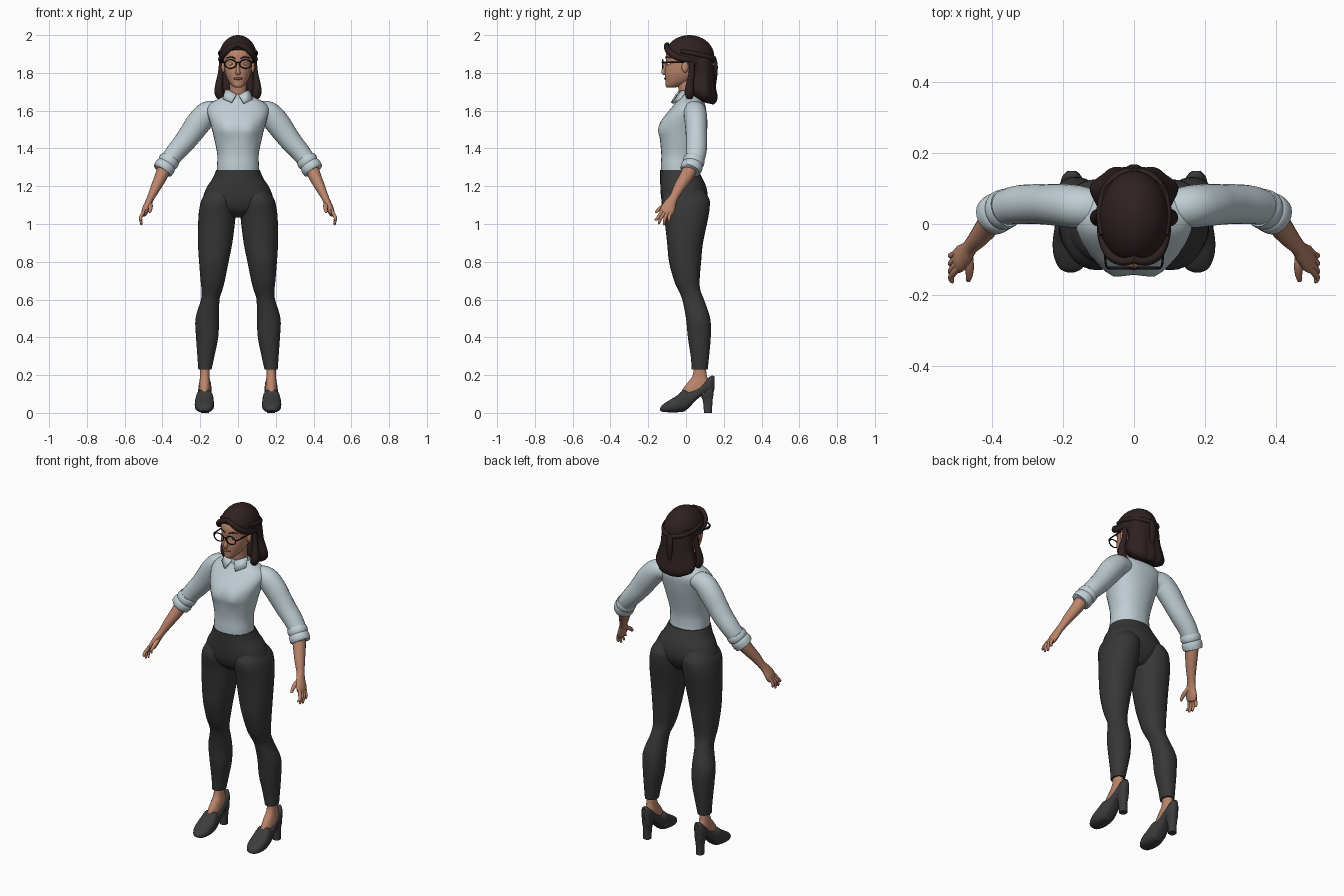
import bpy, bmesh, math
from mathutils import Vector, Matrix


def material(name, r, g, b):
    m = bpy.data.materials.new(name)
    m.diffuse_color = (r, g, b, 1)
    return m


SKIN = material("warm skin", 0.50, 0.235, 0.15)
SHIRT = material("pale blue cloth", 0.53, 0.62, 0.66)
PANTS = material("charcoal cloth", 0.038, 0.038, 0.038)
SHOES = material("dark grey leather", 0.045, 0.045, 0.047)
HAIR = material("dark brown hair", 0.028, 0.015, 0.015)
FRAME = material("black frame", 0.008, 0.008, 0.008)
WHITE = material("eye white", 0.7, 0.7, 0.68)
IRIS = material("teal iris", 0.10, 0.22, 0.24)
LIPS = material("rose lips", 0.30, 0.10, 0.08)


def finish(name, bm, mat, mirror=False):
    if mirror:
        dup = bmesh.ops.duplicate(bm, geom=bm.verts[:] + bm.edges[:] + bm.faces[:])
        for v in dup["geom"]:
            if isinstance(v, bmesh.types.BMVert):
                v.co.x = -v.co.x
    bmesh.ops.recalc_face_normals(bm, faces=bm.faces[:])
    me = bpy.data.meshes.new(name)
    bm.to_mesh(me)
    bm.free()
    me.materials.append(mat)
    ob = bpy.data.objects.new(name, me)
    bpy.context.collection.objects.link(ob)
    return ob


def smooth(rows, k=4):
    """Catmull-Rom interpolation of tuples."""
    out = []
    for i in range(len(rows) - 1):
        p0, p1 = rows[max(i - 1, 0)], rows[i]
        p2, p3 = rows[i + 1], rows[min(i + 2, len(rows) - 1)]
        for j in range(k):
            t = j / k
            out.append([0.5 * (2 * b + (c - a) * t + (2 * a - 5 * b + 4 * c - d) * t * t
                               + (3 * b - a - 3 * c + d) * t ** 3)
                        for a, b, c, d in zip(p0, p1, p2, p3)])
    return out + [list(rows[-1])]


def skin_rings(name, rings, mat, mirror=False, warp=None):
    bm = bmesh.new()
    loops = [[bm.verts.new(warp(p) if warp else p) for p in r] for r in rings]
    n = len(loops[0])
    for a, b in zip(loops, loops[1:]):
        for i in range(n):
            bm.faces.new((a[i], a[(i + 1) % n], b[(i + 1) % n], b[i]))
    bm.faces.new(loops[0])
    bm.faces.new(loops[-1])
    return finish(name, bm, mat, mirror)


def body(name, rows, mat, mirror=False, power=2.2, along_y=False, warp=None, n=32):
    """Stacked oval sections: (height, centre x, half width, low, high)."""
    rings = []
    for t, cx, rx, lo, hi in smooth(rows):
        ring = []
        for i in range(n):
            c, s = math.cos(math.tau * i / n), math.sin(math.tau * i / n)
            a = cx + rx * math.copysign(abs(c) ** (2 / power), c)
            b = (lo + hi) / 2 + (hi - lo) / 2 * math.copysign(abs(s) ** (2 / power), s)
            ring.append(Vector((a, t, b) if along_y else (a, b, t)))
        rings.append(ring)
    return skin_rings(name, rings, mat, mirror, warp)


def tube(name, rows, mat, mirror=True, ref=(0, 1, 0), n=16, k=4):
    """Tube along a path: (x, y, z, radius near ref, radius across)."""
    pts = smooth(rows, k)
    rings = []
    for i, p in enumerate(pts):
        t = (Vector(pts[min(i + 1, len(pts) - 1)][:3]) - Vector(pts[max(i - 1, 0)][:3])).normalized()
        r = Vector(ref)
        u = (r - t * r.dot(t)).normalized()
        w = t.cross(u)
        rings.append([Vector(p[:3]) + u * p[3] * math.cos(math.tau * j / n)
                      + w * p[4] * math.sin(math.tau * j / n) for j in range(n)])
    return skin_rings(name, rings, mat, mirror)


def ball(name, loc, size, mat, mirror=False):
    bm = bmesh.new()
    bmesh.ops.create_uvsphere(bm, u_segments=24, v_segments=14, radius=1,
                              matrix=Matrix.Translation(loc) @ Matrix.Diagonal((*size, 1)))
    return finish(name, bm, mat, mirror)


# Shirt torso, with a soft bust
def bust(p):
    if p.y < -0.03:
        p.y -= 0.014 * math.exp(-((abs(p.x) - 0.06) / 0.035) ** 2 - ((p.z - 1.5) / 0.05) ** 2)
    return p


body("shirt_torso", [
    (1.27, 0, .112, -.133, .062), (1.31, 0, .111, -.133, .058), (1.37, 0, .110, -.131, .06),
    (1.45, 0, .126, -.138, .078), (1.50, 0, .138, -.142, .09), (1.55, 0, .152, -.128, .1),
    (1.60, 0, .165, -.09, .106), (1.635, 0, .15, -.062, .1), (1.662, 0, .105, -.045, .085),
    (1.685, 0, .06, -.035, .07), (1.70, 0, .052, -.025, .065)], SHIRT, warp=bust)

# Sleeves and rolled cuffs
tube("sleeve", [
    (.09, .04, 1.60, .05, .045), (.155, .048, 1.59, .06, .062), (.205, .053, 1.54, .06, .066),
    (.245, .055, 1.485, .057, .062), (.285, .056, 1.432, .056, .057), (.33, .054, 1.38, .054, .052),
    (.365, .045, 1.335, .05, .048), (.39, .03, 1.30, .048, .045)], SHIRT, n=24)
tube("rolled_cuff", [
    (.356, .047, 1.348, .046, .044), (.358, .046, 1.344, .055, .053), (.371, .039, 1.326, .057, .056),
    (.377, .036, 1.317, .053, .051), (.383, .033, 1.308, .057, .056), (.399, .022, 1.284, .055, .054),
    (.401, .021, 1.281, .04, .04)], SHIRT, n=24, k=2)

# Collar flaps and band
body("collar_band", [(1.655, 0, .075, -.045, .08), (1.68, 0, .064, -.042, .075),
                     (1.70, 0, .057, -.026, .07)], SHIRT)
bm = bmesh.new()
bm.faces.new([bm.verts.new(c) for c in ((.006, -.047, 1.685), (.032, -.074, 1.64),
                                        (.078, -.035, 1.66), (.064, .0, 1.71), (.045, -.03, 1.705))])
collar = finish("collar_flaps", bm, SHIRT, True)
collar.modifiers.new("thickness", "SOLIDIFY").thickness = 0.008

# Forearms, hands and fingers
tube("forearm", [
    (.385, .03, 1.305, .04, .038), (.408, .0, 1.25, .036, .033), (.435, -.035, 1.195, .03, .027),
    (.46, -.063, 1.143, .024, .02), (.474, -.082, 1.112, .031, .019), (.488, -.096, 1.08, .038, .019),
    (.497, -.106, 1.055, .034, .015), (.5, -.109, 1.047, .02, .009)], SKIN)
for i, (ky, ty, tz) in enumerate([(-.132, -.162, 1.018), (-.115, -.143, 1.0),
                                  (-.097, -.117, .995), (-.08, -.09, 1.01)]):
    tube("finger_%d" % (i + 1), [
        (.494, ky + .008, 1.075, .009, .009), (.508, ky - .006, 1.05, .0095, .0095),
        (.516, (ky + ty) / 2 - .004, 1.03, .0085, .0085), (.512, ty, tz + .004, .006, .006),
        (.511, ty, tz, .002, .002)], SKIN, n=10, k=3)
tube("thumb", [(.468, -.085, 1.11, .014, .013), (.464, -.12, 1.094, .013, .012),
               (.464, -.143, 1.078, .01, .01), (.467, -.158, 1.064, .007, .007),
               (.468, -.161, 1.06, .002, .002)], SKIN, n=10, ref=(1, 0, 0))

# Trousers
body("trouser_hips", [
    (1.285, 0, .116, -.137, .066), (1.24, 0, .135, -.137, .088), (1.20, 0, .162, -.136, .106),
    (1.15, 0, .183, -.133, .115), (1.11, 0, .185, -.125, .11), (1.07, 0, .15, -.105, .09),
    (1.035, 0, .07, -.06, .06)], PANTS)
body("trouser_legs", [
    (1.19, .085, .065, -.10, .085), (1.14, .097, .09, -.126, .12), (1.10, .105, .096, -.129, .126),
    (1.03, .112, .098, -.115, .117), (.9, .121, .091, -.10, .09), (.8, .128, .078, -.09, .08),
    (.7, .134, .064, -.063, .072), (.65, .138, .055, -.041, .076), (.6, .147, .049, -.02, .095),
    (.5, .1625, .0625, .0, .128), (.4, .1635, .0585, .01, .131), (.3, .17, .045, .025, .122),
    (.23, .175, .035, .03, .115)], PANTS, True)

# Ankles and shoes
body("ankles", [(.27, .175, .026, .045, .103), (.2, .176, .025, .036, .11), (.16, .176, .029, .008, .125),
                (.13, .177, .031, -.015, .13), (.1, .177, .03, -.03, .12)], SKIN, True, n=20)
body("shoe_uppers", [
    (-.137, .178, .008, .014, .024), (-.125, .178, .032, .006, .042), (-.09, .178, .048, .003, .066),
    (-.05, .178, .051, .003, .09), (-.012, .177, .047, .007, .122), (.005, .177, .045, .018, .118),
    (.02, .177, .042, .032, .116), (.06, .176, .037, .073, .135), (.1, .175, .034, .1, .168),
    (.132, .175, .028, .108, .196), (.15, .175, .012, .125, .194)], SHOES, True, 2.6, True, n=24)
body("shoe_heels", [(0, .175, .021, .095, .138), (.06, .175, .021, .09, .14),
                    (.1, .175, .027, .075, .146), (.14, .175, .029, .065, .148)], SHOES, True, 2.8, n=20)

# Neck and head
body("neck", [(1.64, 0, .055, -.03, .075), (1.70, 0, .046, -.038, .06), (1.78, 0, .047, -.05, .06)], SKIN)
body("head", [
    (1.722, 0, .016, -.1, -.06), (1.732, 0, .031, -.108, -.02), (1.755, 0, .05, -.109, .03),
    (1.79, 0, .066, -.112, .07), (1.82, 0, .072, -.111, .085), (1.85, 0, .075, -.106, .095),
    (1.9, 0, .078, -.106, .1), (1.94, 0, .066, -.085, .09), (1.965, 0, .04, -.05, .06)], SKIN)
tube("nose", [(0, -.1, 1.858, .008, .006), (0, -.112, 1.83, .009, .008), (0, -.119, 1.808, .012, .012),
              (0, -.114, 1.797, .011, .014), (0, -.108, 1.793, .004, .006)], SKIN, False)
ball("lips", (0, -.105, 1.77), (.024, .011, .0075), LIPS)
ball("ears", (.078, -.005, 1.83), (.011, .018, .028), SKIN, True)
ball("eyes", (.034, -.087, 1.847), (.015, .013, .009), WHITE, True)
ball("irises", (.034, -.096, 1.847), (.0065, .006, .0068), IRIS, True)
tube("eyebrows", [(.014, -.106, 1.876, .003, .004), (.038, -.1, 1.885, .003, .004),
                  (.06, -.083, 1.878, .002, .002)], HAIR, ref=(0, 0, 1), n=8)

# Glasses: rims, bridge and side arms
bm = bmesh.new()
R, r, N, M = .031, .0036, 32, 8
grid = [[bm.verts.new((.04 + (R + r * math.cos(b)) * math.cos(a), -.124 + r * math.sin(b),
                       1.847 + .74 * (R + r * math.cos(b)) * math.sin(a)))
         for b in (math.tau * j / M for j in range(M))] for a in (math.tau * i / N for i in range(N))]
for i in range(N):
    for j in range(M):
        a, b = grid[i], grid[(i + 1) % N]
        bm.faces.new((a[j], b[j], b[(j + 1) % M], a[(j + 1) % M]))
finish("glasses_rims", bm, FRAME, True)
tube("glasses_bridge", [(-.012, -.124, 1.852, .003, .003), (0, -.126, 1.855, .003, .003),
                        (.012, -.124, 1.852, .003, .003)], FRAME, False, (0, 0, 1), 8)
tube("glasses_arms", [(.069, -.124, 1.855, .005, .003), (.08, -.11, 1.856, .005, .003),
                      (.085, -.01, 1.856, .004, .003)], FRAME, ref=(0, 0, 1), n=8)

# Hair cap, cut along a sloping hairline
bm = bmesh.new()
bmesh.ops.create_uvsphere(bm, u_segments=40, v_segments=24, radius=1,
                          matrix=Matrix.Translation((0, .018, 1.885)) @ Matrix.Diagonal((.1, .132, .115, 1)))
bmesh.ops.bisect_plane(bm, geom=bm.verts[:] + bm.edges[:] + bm.faces[:], plane_co=(0, 0, 1.868),
                       plane_no=(0, .55, 1), clear_inner=True)
bmesh.ops.holes_fill(bm, edges=[e for e in bm.edges if e.is_boundary])
finish("hair_cap", bm, HAIR)


# Loose hair at the back, hanging lower behind and gently waved
def hang(p):
    k = max(0, min(1, (1.85 - p.z) / .12))
    a = math.atan2(p.x, p.y - .085)
    s = 1 + .035 * k * math.cos(9 * a)
    return Vector((p.x * s, .085 + (p.y - .085) * s, p.z - .22 * k * (p.y - .09)))


body("loose_hair", [
    (1.91, 0, .09, .0, .135), (1.85, 0, .094, .01, .146), (1.79, 0, .098, .022, .15),
    (1.73, 0, .117, .018, .157), (1.695, 0, .121, .018, .164), (1.665, 0, .105, .035, .16),
    (1.645, 0, .07, .06, .145)], HAIR, warp=hang, n=72)
# Front swoops, side locks and the gathered strands behind
tube("front_swoops", [(-.005, -.098, 1.95, .012, .01), (.03, -.106, 1.94, .015, .012),
                      (.066, -.09, 1.912, .017, .013), (.086, -.05, 1.885, .017, .013),
                      (.093, .0, 1.872, .015, .012), (.09, .04, 1.868, .012, .01)], HAIR, ref=(0, 0, 1))
tube("side_locks", [(.088, .03, 1.86, .016, .012), (.092, .03, 1.80, .016, .014),
                    (.1, .02, 1.74, .02, .02), (.1, .018, 1.70, .025, .024),
                    (.092, .02, 1.67, .018, .018), (.085, .025, 1.655, .005, .005)], HAIR)
tube("gathered_strands", [(.09, -.03, 1.915, .01, .008), (.096, .03, 1.905, .012, .01),
                          (.084, .09, 1.892, .013, .011), (.05, .135, 1.88, .013, .011),
                          (-.004, .152, 1.872, .012, .01)], HAIR, ref=(0, 0, 1))
tube("hanging_strand", [(0, .15, 1.885, .008, .014), (0, .158, 1.84, .01, .02),
                        (0, .157, 1.78, .008, .018), (0, .152, 1.72, .004, .006)], HAIR, False)

# Smooth shading that keeps hard rims
for ob in bpy.context.scene.objects:
    ob.select_set(True)
    bpy.context.view_layer.objects.active = ob
bpy.ops.object.shade_smooth_by_angle(angle=math.radians(45))
